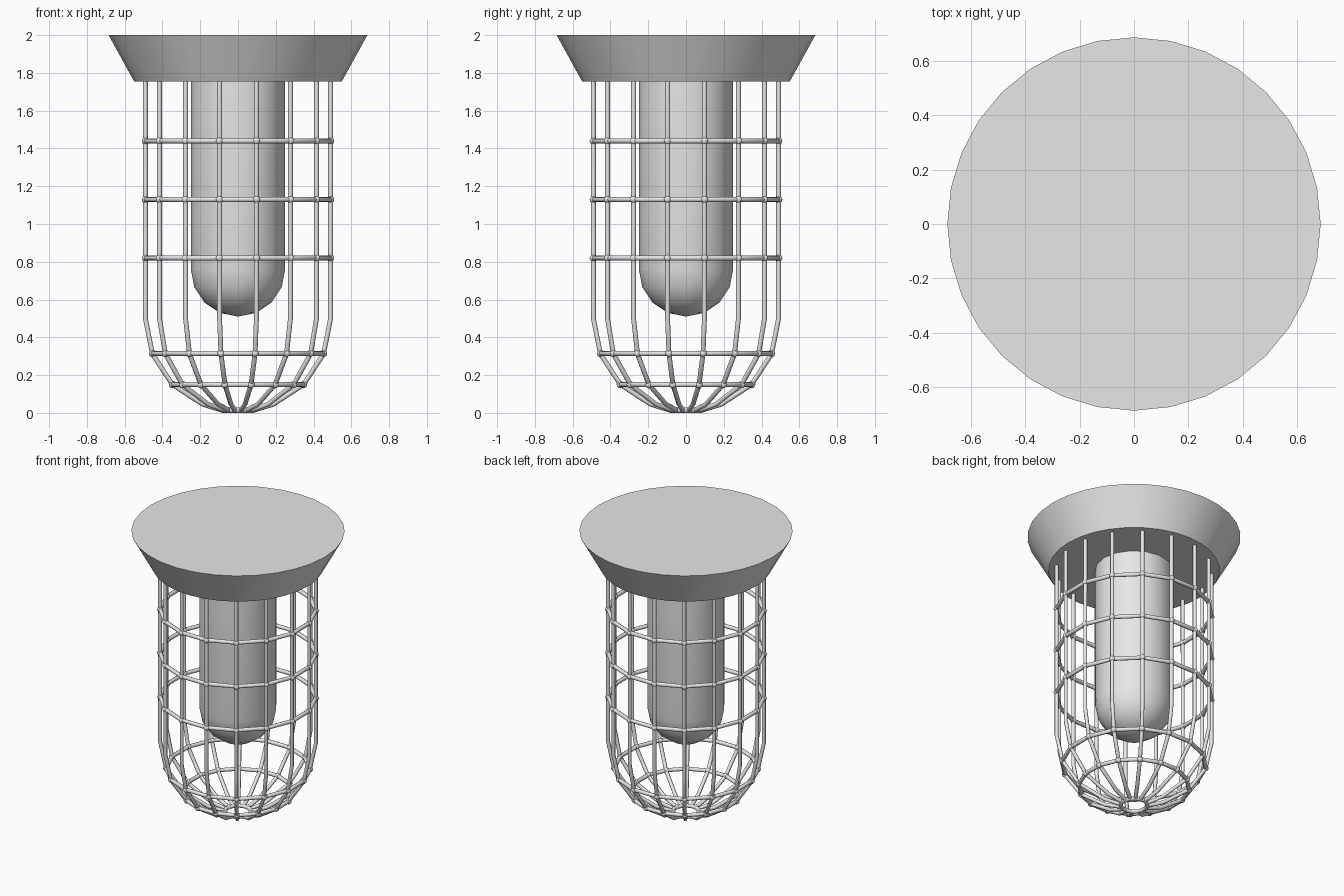
import bpy, bmesh, math
from math import sin, cos, pi, radians

if "Cube" in bpy.data.objects:
    bpy.data.objects.remove(bpy.data.objects["Cube"])

grey = bpy.data.materials.new("light_grey")
grey.diffuse_color = (0.8, 0.8, 0.8, 1)
grey.use_nodes = True
grey.node_tree.nodes["Principled BSDF"].inputs["Base Color"].default_value = grey.diffuse_color


def finish(ob, angle=35):
    ob.data.materials.clear()
    ob.data.materials.append(grey)
    bpy.ops.object.select_all(action='DESELECT')
    ob.select_set(True)
    bpy.context.view_layer.objects.active = ob
    if ob.type == 'CURVE':
        bpy.ops.object.convert(target='MESH')
    bpy.ops.object.shade_smooth_by_angle(angle=radians(angle))


def lathe(name, profile, sides):
    """Spin (radius, z) points, listed bottom to top, around z."""
    bm = bmesh.new()
    rings = []
    for r, z in profile:
        if r == 0:
            rings.append([bm.verts.new((0, 0, z))])
        else:
            rings.append([bm.verts.new((r * cos(2 * pi * i / sides), r * sin(2 * pi * i / sides), z))
                          for i in range(sides)])
    for a, b in zip(rings, rings[1:]):
        for i in range(sides):
            j = (i + 1) % sides
            if len(a) == 1:
                bm.faces.new((a[0], b[j], b[i]))
            else:
                bm.faces.new((a[i], a[j], b[j], b[i]))
    if len(rings[0]) > 1:
        bm.faces.new(rings[0][::-1])
    bm.faces.new(rings[-1])
    bmesh.ops.recalc_face_normals(bm, faces=bm.faces)
    me = bpy.data.meshes.new(name)
    bm.to_mesh(me)
    bm.free()
    ob = bpy.data.objects.new(name, me)
    bpy.context.collection.objects.link(ob)
    finish(ob)


def rods(name, paths, radius, closed):
    """Round wires along straight-segment paths."""
    cu = bpy.data.curves.new(name, 'CURVE')
    cu.dimensions = '3D'
    cu.bevel_depth = radius
    cu.bevel_resolution = 2
    cu.use_fill_caps = True
    for path in paths:
        sp = cu.splines.new('POLY')
        sp.points.add(len(path) - 1)
        for p, co in zip(sp.points, path):
            p.co = (*co, 1)
        sp.use_cyclic_u = closed
    ob = bpy.data.objects.new(name, cu)
    bpy.context.collection.objects.link(ob)
    finish(ob, 50)


# Ceiling mount: flared disc
lathe("mount", [(0.55, 1.755), (0.685, 2.0)], 32)

# Bulb: tube with a domed lower end
dome = [(0.25 * sin(k * pi / 8), 0.76 - 0.25 * cos(k * pi / 8)) for k in range(5)]
lathe("bulb", dome + [(0.25, 1.77)], 16)

# Cage: sixteen bars, following a half-sphere at the bottom
N = 16
angles = [2 * pi * (i + 0.5) / N for i in range(N)]
bar = [(0.5, 1.77), (0.5, 0.5), (0.462, 0.312), (0.354, 0.15), (0.191, 0.046), (0.085, 0.014)]
rods("cage_bars", [[(r * cos(a), r * sin(a), z) for r, z in bar] for a in angles], 0.0128, False)

# Cage hoops and the small ring at the bottom
hoops = [(0.5, 1.44), (0.5, 1.13), (0.5, 0.82), (0.462, 0.315), (0.354, 0.15)]
rods("cage_hoops", [[(r * cos(a), r * sin(a), z) for a in angles]
                    for r, z in hoops + [(0.085, 0.014)]], 0.0138, True)

# Weld beads where bars and hoops cross
bm = bmesh.new()
for r, z in hoops:
    for a in angles:
        new = bmesh.ops.create_icosphere(bm, subdivisions=2, radius=0.02)["verts"]
        bmesh.ops.translate(bm, verts=new, vec=(r * cos(a), r * sin(a), z))
me = bpy.data.meshes.new("cage_welds")
bm.to_mesh(me)
bm.free()
welds = bpy.data.objects.new("cage_welds", me)
bpy.context.collection.objects.link(welds)
finish(welds, 60)
